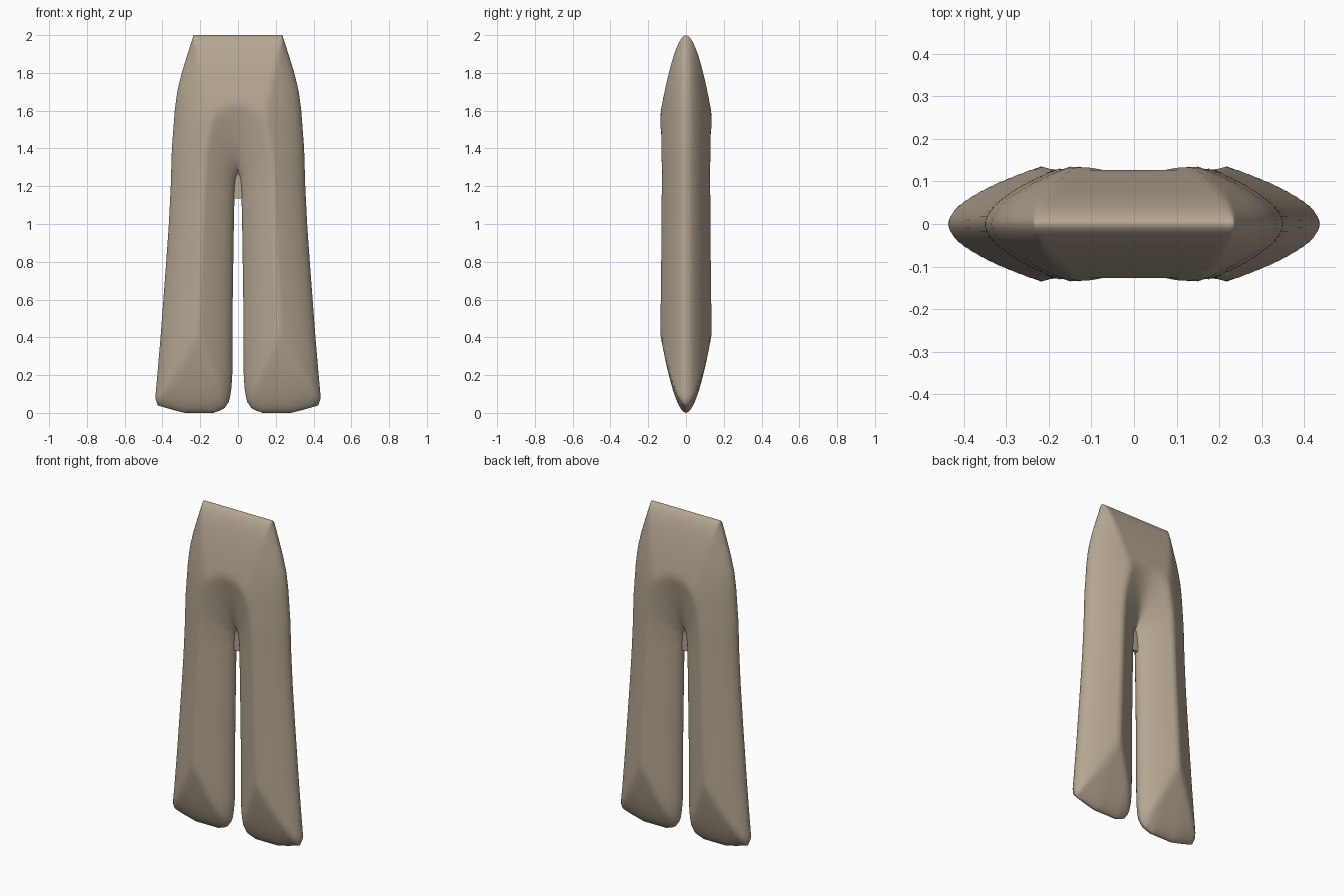
import bpy, bmesh, math
from mathutils import Vector
from mathutils.geometry import intersect_point_line

if "Cube" in bpy.data.objects:
    bpy.data.objects.remove(bpy.data.objects["Cube"])

# Cloth colour
cloth = bpy.data.materials.new("tan cloth")
cloth.use_nodes = True
TAN = (0.46, 0.38, 0.285, 1)
cloth.diffuse_color = TAN
bsdf = cloth.node_tree.nodes["Principled BSDF"]
bsdf.inputs["Base Color"].default_value = TAN
bsdf.inputs["Roughness"].default_value = 0.8

# Left-half outline as (z, x) pairs, from hem to waist
CROTCH = 1.27
OUTER = [(0, .28), (.02, .36), (.04, .425), (.08, .438), (.2, .427), (.4, .41),
         (.6, .395), (.8, .38), (1, .366), (1.2, .356), (1.4, .35), (1.6, .335),
         (1.7, .322), (1.8, .298), (1.9, .267), (1.96, .248), (2, .235)]
INNER = [(0, .13), (.02, .075), (.06, .047), (.12, .036), (.2, .03), (.6, .028),
         (1, .022), (1.18, .018), (1.24, .012), (CROTCH, 0), (2, 0)]
STRETCH = 0.45      # the puffing rises more slowly along the height
DEPTH, REACH = 0.135, 0.185


def lookup(profile, z):
    for (z0, x0), (z1, x1) in zip(profile, profile[1:]):
        if z <= z1:
            return x0 + (x1 - x0) * (z - z0) / (z1 - z0)
    return profile[-1][1]


def flat(x, z):
    return Vector((x, z * STRETCH, 0))


# Border of the half silhouette, excluding the centre line
border = [flat(x, z) for z, x in reversed(INNER[:-1])]
border += [flat(x, z) for z, x in OUTER] + [flat(0, 2)]


def puff(x, z):
    """Half thickness grows with distance from the border."""
    p = flat(x, z)
    best = 9.0
    for a, b in zip(border, border[1:]):
        q, t = intersect_point_line(p, a, b)
        q = a if t < 0 else b if t > 1 else q
        best = min(best, (p - q).length)
    return 0 if best < 1e-5 else DEPTH * min(best / REACH, 1) ** 0.55


def finish(bm, name):
    bmesh.ops.remove_doubles(bm, verts=bm.verts, dist=1e-5)
    bmesh.ops.recalc_face_normals(bm, faces=bm.faces)
    mesh = bpy.data.meshes.new(name)
    bm.to_mesh(mesh)
    bm.free()
    mesh.materials.append(cloth)
    obj = bpy.data.objects.new(name, mesh)
    bpy.context.collection.objects.link(obj)
    for poly in mesh.polygons:
        poly.use_smooth = True
    return obj


# Rows close up toward hem, crotch and waist; columns close up toward the sides
def eased(a, b, n):
    return [a + (b - a) * (1 - math.cos(math.pi * i / n)) / 2 for i in range(n)]


rows = eased(0, CROTCH, 44) + eased(CROTCH, 2, 32) + [2]
cols = eased(0, 1, 26) + [1]
grid = []
for z in rows:
    a, b = lookup(INNER, z), lookup(OUTER, z)
    grid.append([(a + (b - a) * t, z) for t in cols])
grid = [[(x, puff(x, z), z) for x, z in row] for row in grid]

# Trousers: the quarter shell repeated left, right, front and back
bm = bmesh.new()
for sx in (1, -1):
    for sy in (1, -1):
        vs = [[bm.verts.new((x * sx, y * sy, z)) for x, y, z in row] for row in grid]
        for r0, r1 in zip(vs, vs[1:]):
            for i in range(len(cols) - 1):
                bm.faces.new((r0[i], r0[i + 1], r1[i + 1], r1[i]))
finish(bm, "trousers")

# Thin web of cloth just below the crotch
bm = bmesh.new()
bmesh.ops.create_cube(bm, size=1)
for v in bm.verts:
    v.co = (v.co.x * .045, v.co.y * .02, 1.2 + v.co.z * .13)
web = finish(bm, "crotch_web")
for poly in web.data.polygons:
    poly.use_smooth = False
